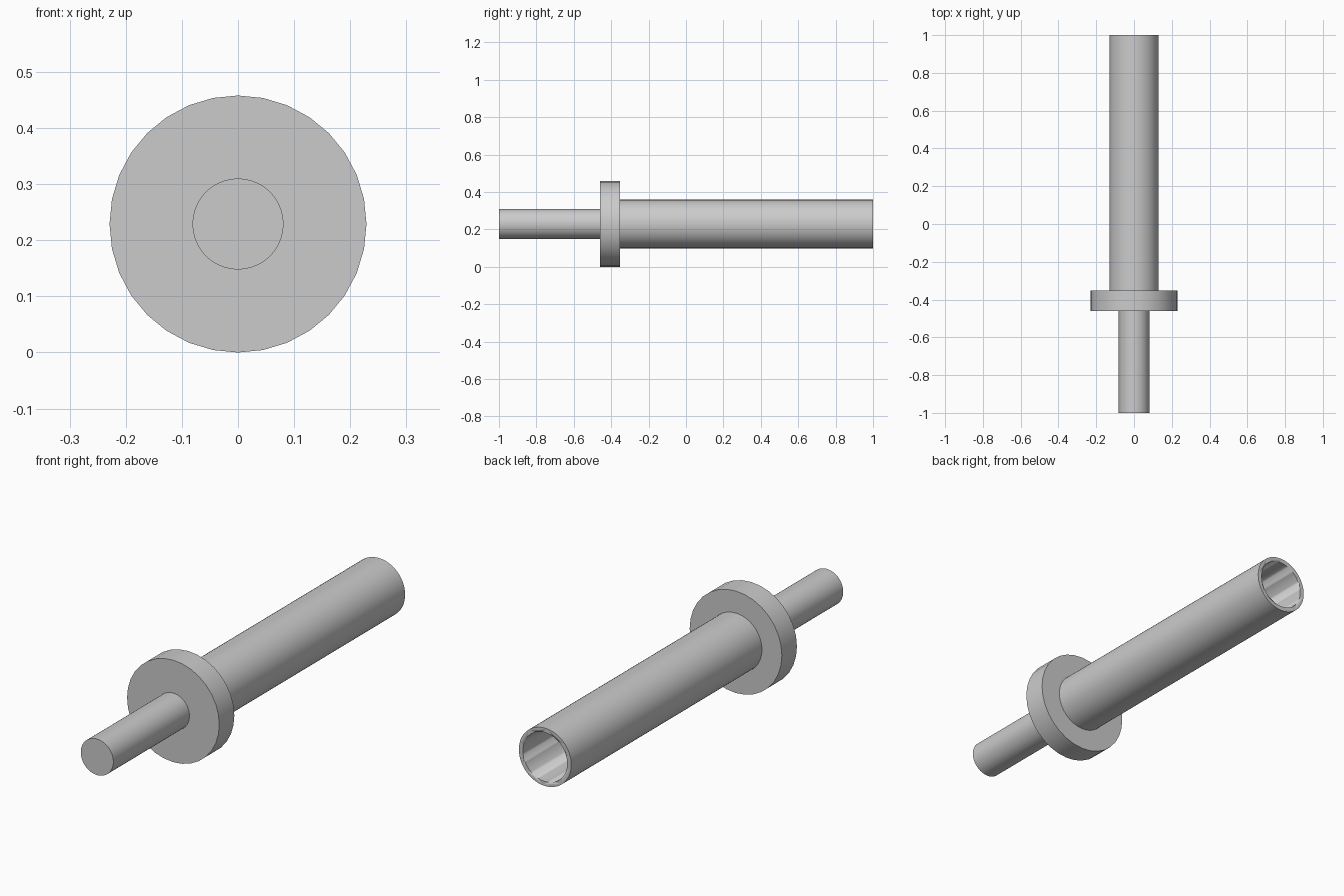
import bpy
import math

cube = bpy.data.objects.get("Cube")
if cube:
    bpy.data.objects.remove(cube, do_unlink=True)

AXIS_Z = 0.229

grey = bpy.data.materials.new("plain grey")
grey.use_nodes = True
colour = (0.6, 0.6, 0.6, 1)
grey.diffuse_color = colour
grey.node_tree.nodes["Principled BSDF"].inputs["Base Color"].default_value = colour


def cylinder(name, radius, y0, y1, sides):
    """Cylinder lying along y on the shared axis."""
    bpy.ops.mesh.primitive_cylinder_add(
        vertices=sides, radius=radius, depth=y1 - y0,
        location=(0, (y0 + y1) / 2, AXIS_Z), rotation=(math.pi / 2, 0, 0))
    obj = bpy.context.object
    obj.name = name
    obj.data.materials.append(grey)
    bpy.ops.object.shade_smooth_by_angle(angle=math.radians(30))
    return obj


# Solid front rod and collar
cylinder("front_rod", 0.081, -1, -0.455, 64)
cylinder("collar", 0.229, -0.46, -0.353, 32)

# Rear tube, hollowed from its open back end to the collar
tube = cylinder("rear_tube", 0.13, -0.36, 1, 64)
bore = cylinder("bore_cutter", 0.11, -0.35, 1.1, 64)
bore.hide_render = True
bore.hide_viewport = True
cut = tube.modifiers.new("bore", "BOOLEAN")
cut.operation = "DIFFERENCE"
cut.solver = "EXACT"
cut.object = bore
# Keep the edge smoothing after the cut
smooth = [m for m in tube.modifiers if m.type == "NODES"]
if smooth:
    tube.modifiers.move(tube.modifiers.find(smooth[0].name), len(tube.modifiers) - 1)
